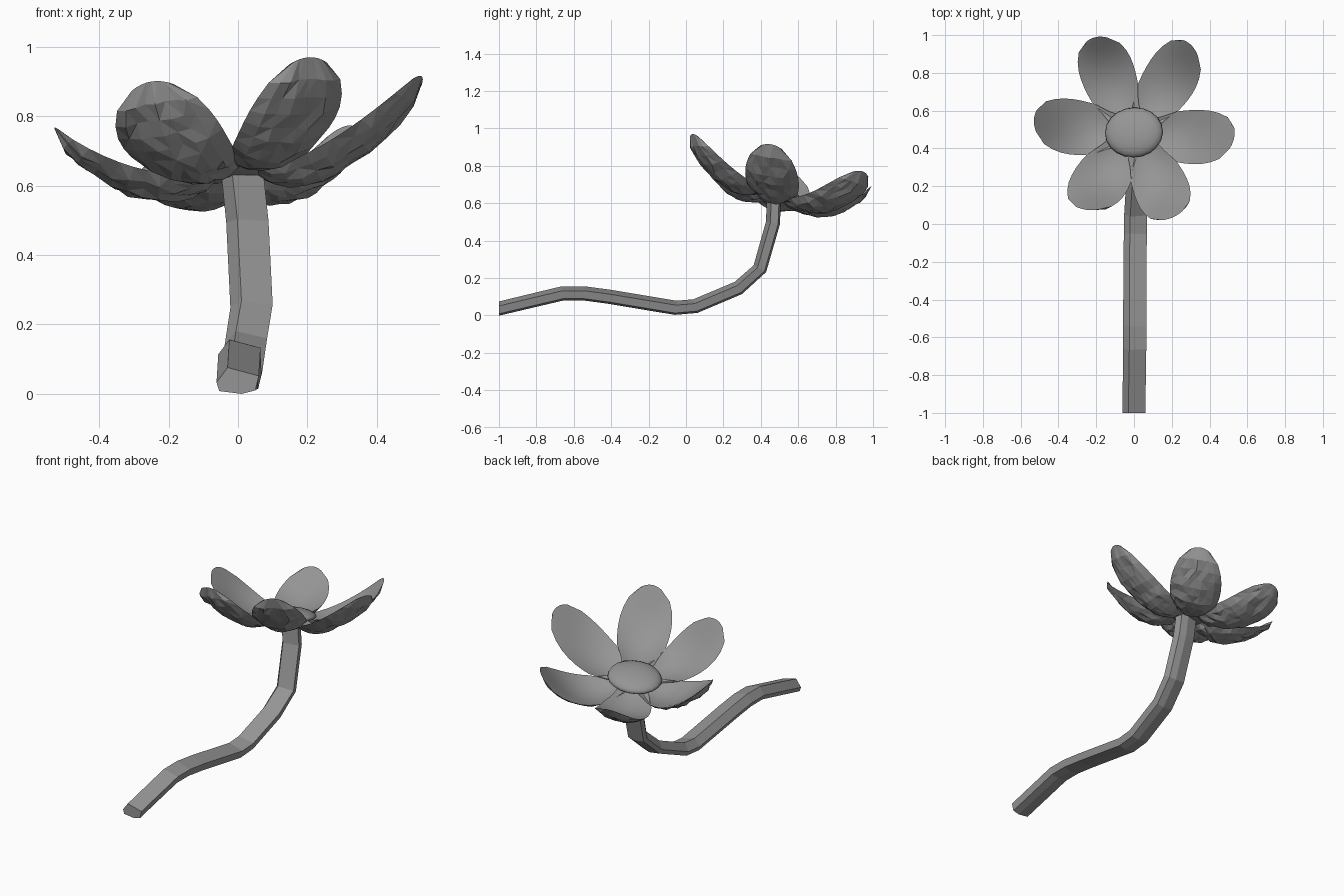
import bpy, bmesh, math, random
from mathutils import Vector

if "Cube" in bpy.data.objects:
    bpy.data.objects.remove(bpy.data.objects["Cube"])

random.seed(4)
grey = bpy.data.materials.new("plain grey")
grey.diffuse_color = (0.3, 0.3, 0.3, 1)
grey.use_nodes = True
grey.node_tree.nodes["Principled BSDF"].inputs["Base Color"].default_value = grey.diffuse_color
UP = Vector((-0.14, 0.2, 1)).normalized()   # tilt of the flower head


def finish(bm, name):
    bmesh.ops.remove_doubles(bm, verts=bm.verts[:], dist=0.0005)
    bmesh.ops.recalc_face_normals(bm, faces=bm.faces[:])
    me = bpy.data.meshes.new(name)
    bm.to_mesh(me)
    bm.free()
    me.materials.append(grey)
    ob = bpy.data.objects.new(name, me)
    bpy.context.collection.objects.link(ob)
    return ob


# Stem: irregular six-sided section swept along a bent path
path = [(0, -1, .037), (.005, -.66, .118), (.005, -.545, .118), (.005, -.41, .1),
        (.008, -.055, .041), (.01, .05, .05), (.024, .28, .147),
        (.04, .395, .25), (.028, .465, .495), (.014, .47, .63)]
section = [(-.03, .038), (.06, .014), (.05, -.028), (.01, -.038), (-.054, -.03), (-.062, -.005)]
bm = bmesh.new()
rings = []
for i, (x, y, z) in enumerate(path):
    a, b = path[max(i - 1, 0)], path[min(i + 1, len(path) - 1)]
    ty, tz = b[1] - a[1], b[2] - a[2]
    l = math.hypot(ty, tz)
    ny, nz = -tz / l, ty / l
    if i == 0:
        ny, nz = 0, 1
    if i == len(path) - 1:
        ny, nz = -1, 0
    rings.append([bm.verts.new((x + s, y + ny * n, z + nz * n)) for s, n in section])
for r, q in zip(rings, rings[1:]):
    for k in range(6):
        bm.faces.new((r[k], r[(k + 1) % 6], q[(k + 1) % 6], q[k]))
bm.faces.new(rings[0])
bm.faces.new(rings[-1])
finish(bm, "stem")

# Petals: cupped smooth top, faceted lumpy underside
PROFILE = [(0, .08), (.2, .105), (.38, .138), (.6, .15), (.78, .145), (.92, .113), (1, .06)]


def half_width(t):
    for (t0, w0), (t1, w1) in zip(PROFILE, PROFILE[1:]):
        if t <= t1:
            return w0 + (w1 - w0) * (t - t0) / (t1 - t0)
    return PROFILE[-1][1]


def petal(name, base, mid, tip, width):
    base, mid, tip = Vector(base), Vector(mid), Vector(tip)
    rows, cols = 11, 8
    bm = bmesh.new()
    top, under = [], []
    for i in range(rows + 1):
        t = i / rows
        p = base * (2 * (t - .5) * (t - 1)) + mid * (4 * t * (1 - t)) + tip * (2 * t * (t - .5))
        d = base * (4 * t - 3) + mid * (4 - 8 * t) + tip * (4 * t - 1)
        d.normalize()
        side = UP.cross(d).normalized()
        nrm = d.cross(side).normalized()
        w = half_width(t) * width
        tr, ur = [], []
        for j in range(cols + 1):
            u = 2 * j / cols - 1
            c = p + side * (u * w) + nrm * (.035 * (u * u - .4) * math.sin(math.pi * min(t + .1, 1)))
            c -= d * (.02 * u * u * t)
            edge = i in (0, rows) or j in (0, cols)
            thick = 0 if edge else .008 + .016 * (1 - u * u) * min(1, t * 3) + random.uniform(-.006, .008)
            tr.append(bm.verts.new(c))
            ur.append(bm.verts.new(c - nrm * thick))
        top.append(tr)
        under.append(ur)
    for i in range(rows):
        for j in range(cols):
            f = bm.faces.new((top[i][j], top[i][j + 1], top[i + 1][j + 1], top[i + 1][j]))
            f.smooth = True
            a, b, c, e = under[i][j], under[i][j + 1], under[i + 1][j + 1], under[i + 1][j]
            if random.random() < .5:
                bm.faces.new((a, c, b))
                bm.faces.new((a, e, c))
            else:
                bm.faces.new((a, e, b))
                bm.faces.new((b, e, c))
    finish(bm, name)


petal("petal_front_right", (.03, .42, .66), (.135, .21, .74), (.205, .035, .97), .98)
petal("petal_front_left", (-.04, .42, .64), (-.165, .24, .69), (-.25, .075, .9), 1.03)
petal("petal_right", (.06, .47, .63), (.29, .458, .685), (.53, .455, .915), .99)
petal("petal_left", (-.06, .49, .625), (-.285, .505, .605), (-.53, .55, .765), 1.0)
petal("petal_back_right", (.04, .53, .625), (.175, .735, .6), (.305, .945, .77), .98)
petal("petal_back_left", (-.03, .53, .62), (-.125, .76, .57), (-.2, .99, .69), .97)

# Flower centre: low oval dome tilted with the head
bm = bmesh.new()
bmesh.ops.create_uvsphere(bm, u_segments=20, v_segments=10, radius=1)
for v in bm.verts:
    v.co = Vector((v.co.x * .155, v.co.y * .135, v.co.z * (.045 if v.co.z > 0 else .02)))
rot = Vector((0, 0, 1)).rotation_difference(UP).to_matrix()
bmesh.ops.rotate(bm, verts=bm.verts[:], cent=(0, 0, 0), matrix=rot)
bmesh.ops.translate(bm, verts=bm.verts[:], vec=(0, .485, .64))
for f in bm.faces:
    f.smooth = True
finish(bm, "flower_centre")
